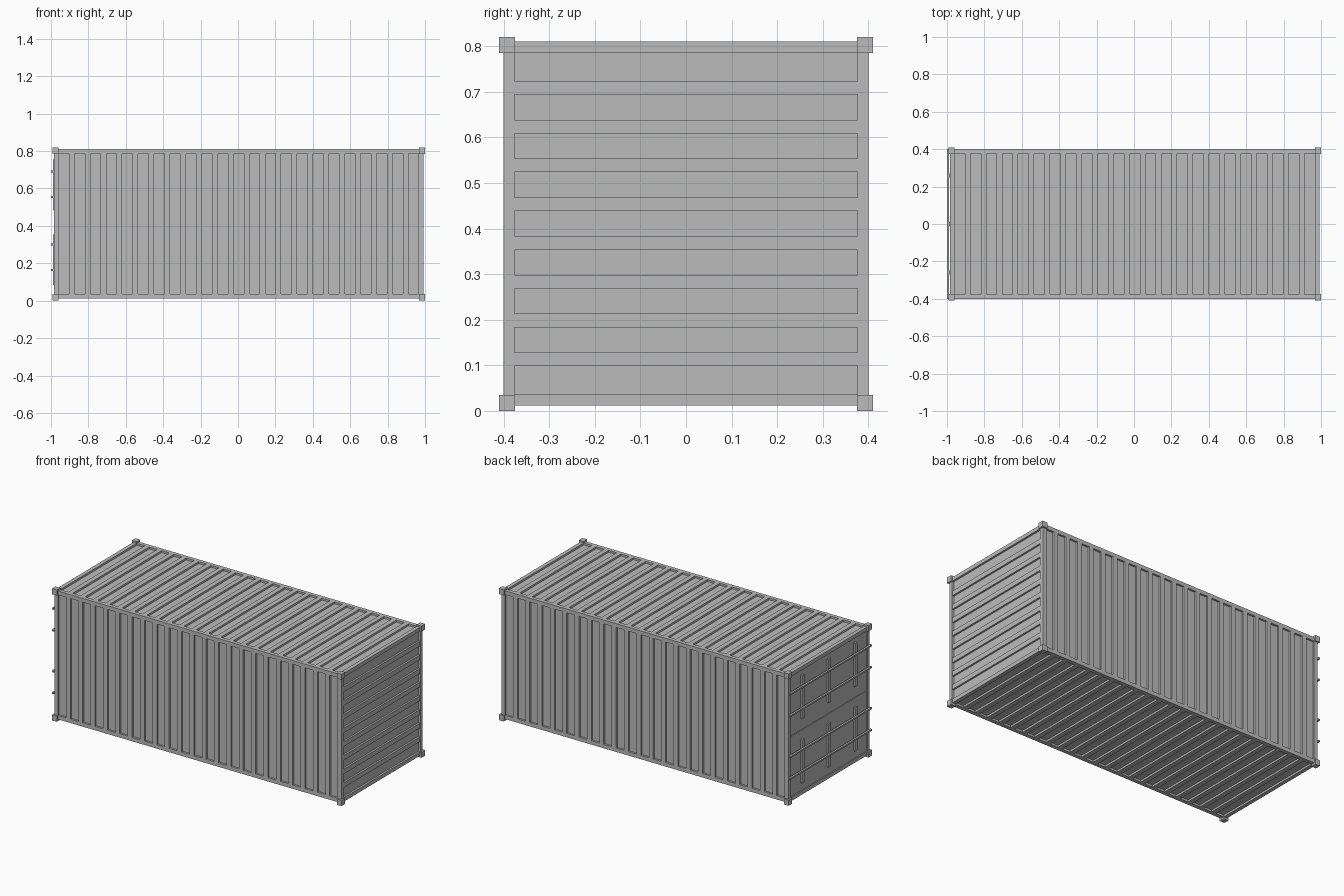
import bpy
import bmesh
from mathutils import Vector

cube = bpy.data.objects.get("Cube")
if cube:
    bpy.data.objects.remove(cube, do_unlink=True)

steel = bpy.data.materials.new("grey_steel")
steel.use_nodes = True
colour = (0.5, 0.5, 0.5, 1)
steel.diffuse_color = colour
steel.node_tree.nodes["Principled BSDF"].inputs["Base Color"].default_value = colour


def build(name, boxes):
    """One object from (low corner, high corner) boxes."""
    bm = bmesh.new()
    for low, high in boxes:
        low, high = Vector(low), Vector(high)
        made = bmesh.ops.create_cube(bm, size=1)["verts"]
        bmesh.ops.scale(bm, vec=high - low, verts=made)
        bmesh.ops.translate(bm, vec=(low + high) / 2, verts=made)
    mesh = bpy.data.meshes.new(name)
    bm.to_mesh(mesh)
    bm.free()
    mesh.materials.append(steel)
    obj = bpy.data.objects.new(name, mesh)
    bpy.context.collection.objects.link(obj)
    return obj


# Overall frame limits
X0, X1 = -0.984, 0.991
Y = 0.4
Z0, Z1 = 0.012, 0.81
MID_X, MID_Z = (X0 + X1) / 2, (Z0 + Z1) / 2
RAIL = 0.024
DEPTH = 0.012
PITCH, RIB = 0.085, 0.03

# Recessed wall panels
build("body_panels", [((X0 + DEPTH, -Y + DEPTH, Z0 + DEPTH),
                       (X1 - DEPTH, Y - DEPTH, Z1 - DEPTH))])

# Corner castings, standing proud of the frame
blocks = []
for x in (X0 - 0.009, X1 + 0.009 - 0.033):
    for y in (-0.41, 0.375):
        for z in (0, 0.785):
            blocks.append(((x, y, z), (x + 0.033, y + 0.035, z + 0.035)))
build("corner_castings", blocks)

# Corner posts and rails
build("corner_posts", [((x, y, Z0), (x + 0.025, y + RAIL, Z1))
                       for x in (X0, X1 - 0.025) for y in (-Y, Y - RAIL)])
build("side_rails", [((X0, y, z), (X1, y + RAIL, z + RAIL))
                     for y in (-Y, Y - RAIL) for z in (Z0, Z1 - RAIL)])
build("end_rails", [((x, -Y, z), (x + RAIL, Y, z + RAIL))
                    for x in (X0, X1 - RAIL) for z in (Z0, Z1 - RAIL)])

# Vertical ribs on the sides, cross ribs on roof and floor
side_ribs, roof_ribs, floor_ribs = [], [], []
for i in range(22):
    x = MID_X + (i - 10.5) * PITCH
    a, b = x - RIB / 2, x + RIB / 2
    for y in (-Y, Y - DEPTH):
        side_ribs.append(((a, y, Z0 + RAIL), (b, y + DEPTH, Z1 - RAIL)))
    roof_ribs.append(((a, -Y + RAIL, Z1 - DEPTH), (b, Y - RAIL, Z1)))
    floor_ribs.append(((a, -Y + RAIL, Z0), (b, Y - RAIL, Z0 + DEPTH)))
build("side_ribs", side_ribs)
build("roof_ribs", roof_ribs)
build("floor_ribs", floor_ribs)

# Horizontal ribs on the closed end
end_ribs = []
for i in range(8):
    z = MID_Z + (i - 3.5) * PITCH
    end_ribs.append(((X1 - DEPTH, -Y + RAIL, z - RIB / 2),
                     (X1 - 0.001, Y - RAIL, z + RIB / 2)))
build("end_ribs", end_ribs)

# Two door leaves with a narrow seam between them
build("door_leaves", [((X0 + 0.006, -Y + RAIL, a), (X0 + 0.02, Y - RAIL, b))
                      for a, b in ((Z0 + RAIL, MID_Z - 0.002),
                                   (MID_Z + 0.002, Z1 - RAIL))])

# Lock rods across the doors and the short straps they cross
build("lock_rods", [((-1, -Y, z - 0.005), (X0 - 0.004, Y, z + 0.005))
                    for z in (0.165, 0.3, 0.555, 0.69)])
build("door_straps", [((X0 - 0.005, y - 0.011, z - 0.135),
                       (X0 + 0.008, y + 0.011, z + 0.135))
                      for y in (-0.26, 0, 0.26) for z in (0.22, 0.62)])
